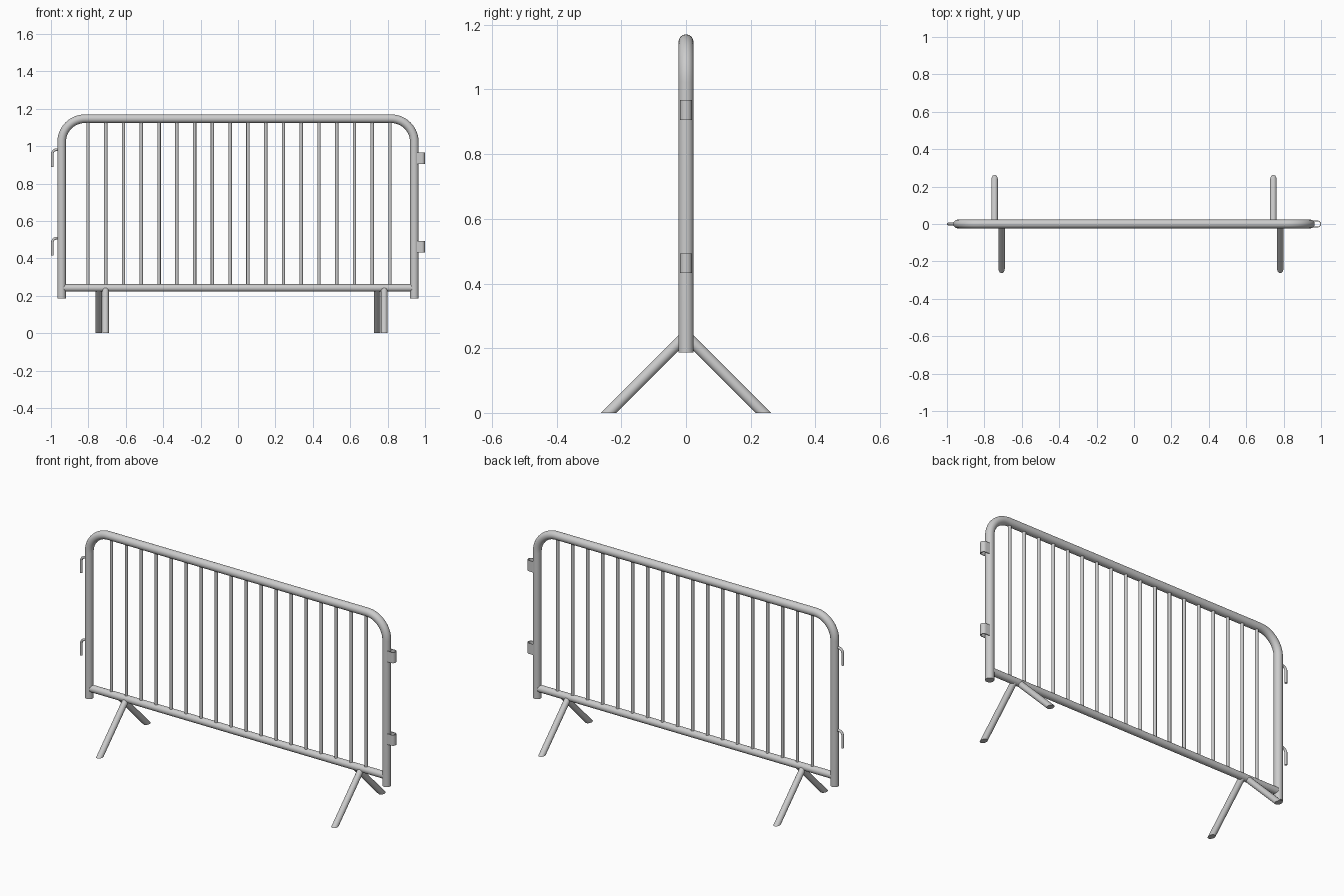
import bpy, bmesh
from math import sin, cos, pi
from mathutils import Vector

if "Cube" in bpy.data.objects:
    bpy.data.objects.remove(bpy.data.objects["Cube"])


def finish(name, bm):
    bmesh.ops.recalc_face_normals(bm, faces=bm.faces)
    me = bpy.data.meshes.new(name)
    bm.to_mesh(me)
    bm.free()
    ob = bpy.data.objects.new(name, me)
    bpy.context.collection.objects.link(ob)
    bpy.ops.object.select_all(action='DESELECT')
    ob.select_set(True)
    bpy.context.view_layer.objects.active = ob
    bpy.ops.object.shade_smooth_by_angle(angle=0.7)
    return ob


def arc(cx, cz, r, a0, a1, n=10):
    return [(cx + r * cos(a0 + (a1 - a0) * i / n), 0,
             cz + r * sin(a0 + (a1 - a0) * i / n)) for i in range(n + 1)]


def tube(name, path, r, sides=24, ground_cut=False):
    """Sweep a circle along a path lying in one plane, with capped ends."""
    pts = [Vector(p) for p in path]
    dirs = [(b - a).normalized() for a, b in zip(pts, pts[1:])]
    bm = bmesh.new()
    rings = []
    for i, p in enumerate(pts):
        d0, d1 = dirs[max(i - 1, 0)], dirs[min(i, len(dirs) - 1)]
        t = (d0 + d1).normalized()
        side = Vector((1, 0, 0)) if abs(t.y) > 0.1 else Vector((0, 1, 0))
        up = t.cross(side) / t.dot(d0)
        rings.append([bm.verts.new(p + r * (cos(2 * pi * k / sides) * side +
                                            sin(2 * pi * k / sides) * up))
                      for k in range(sides)])
    for a, b in zip(rings, rings[1:]):
        for k in range(sides):
            j = (k + 1) % sides
            bm.faces.new((a[k], a[j], b[j], b[k]))
    bm.faces.new(rings[0])
    bm.faces.new(rings[-1])
    if ground_cut:
        geom = bm.verts[:] + bm.edges[:] + bm.faces[:]
        bmesh.ops.bisect_plane(bm, geom=geom, plane_co=(0, 0, 0),
                               plane_no=(0, 0, -1), clear_outer=True)
        bmesh.ops.holes_fill(bm, edges=[e for e in bm.edges if e.is_boundary])
    return finish(name, bm)


# Bent outer frame
X, TOP, R, BEND = 0.943, 1.147, 0.023, 0.125
tube("outer_frame",
     [(-X, 0, 0.187)] + arc(-X + BEND, TOP - BEND, BEND, pi, pi / 2, 14)
     + arc(X - BEND, TOP - BEND, BEND, pi / 2, 0, 14) + [(X, 0, 0.187)], R, 32)

# Bottom rail
RAIL = 0.242
tube("bottom_rail", [(-X, 0, RAIL), (X, 0, RAIL)], 0.02)

# Upright bars
for i in range(18):
    x = -0.802 + i * 0.095
    tube(f"bar_{i + 1}", [(x, 0, RAIL), (x, 0, TOP)], 0.009, 16)

# Splayed legs, cut flat at the ground
for x, s, name in ((-0.708, -1, "front_leg_left"), (-0.745, 1, "back_leg_left"),
                   (0.782, -1, "front_leg_right"), (0.745, 1, "back_leg_right")):
    tube(name, [(x, 0, 0.239), (x, s * 0.289, -0.05)], 0.017, 24, True)

# Hooks on the left post
for z, name in ((0.982, "upper_hook"), (0.509, "lower_hook")):
    tube(name, [(-X, 0, z)] + arc(-0.968, z - 0.025, 0.025, pi / 2, pi, 8)
         + [(-0.993, 0, z - 0.094)], 0.007, 14)


# U-shaped strap loops on the right post
def strap(name, z0, z1):
    def u_line(r):
        return [(0.95, -r)] + [(0.982 + r * cos(a), r * sin(a)) for a in
                               [-pi / 2 + pi * i / 16 for i in range(17)]] + [(0.95, r)]
    bm = bmesh.new()
    rows = [[bm.verts.new((x, y, z)) for x, y in u_line(r)]
            for r, z in ((0.018, z0), (0.018, z1), (0.014, z1), (0.014, z0))]
    for k in range(4):
        a, b = rows[k], rows[(k + 1) % 4]
        for i in range(len(a) - 1):
            bm.faces.new((a[i], a[i + 1], b[i + 1], b[i]))
    for end in (0, -1):
        bm.faces.new([row[end] for row in rows])
    finish(name, bm)


strap("upper_loop", 0.905, 0.967)
strap("lower_loop", 0.432, 0.493)
